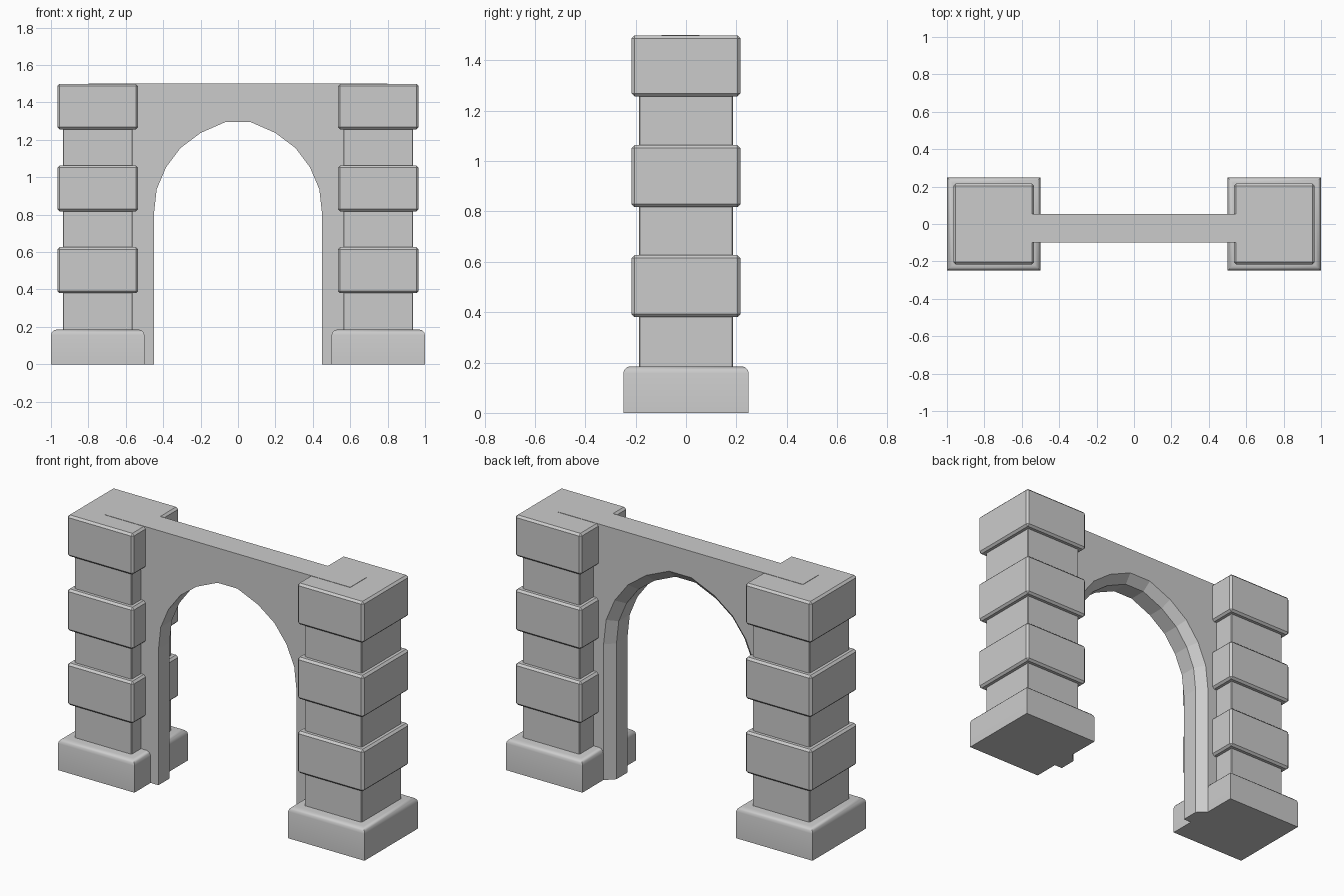
import bpy, bmesh

if "Cube" in bpy.data.objects:
    bpy.data.objects.remove(bpy.data.objects["Cube"])


def finish(name, bm):
    bmesh.ops.recalc_face_normals(bm, faces=bm.faces)
    mesh = bpy.data.meshes.new(name)
    bm.to_mesh(mesh)
    bm.free()
    ob = bpy.data.objects.new(name, mesh)
    bpy.context.collection.objects.link(ob)
    return ob


def block(name, x, half, z0, z1, bevel, segments=1, pick=lambda e: True):
    """Square block centred on (x, 0) with chosen edges bevelled."""
    bm = bmesh.new()
    bmesh.ops.create_cube(bm, size=1)
    for v in bm.verts:
        v.co = (x + v.co.x * 2 * half, v.co.y * 2 * half, z1 if v.co.z > 0 else z0)
    edges = [e for e in bm.edges if pick(e)]
    bmesh.ops.bevel(bm, geom=edges, offset=bevel, segments=segments,
                    profile=0.5, affect='EDGES')
    ob = finish(name, bm)
    if segments > 1:
        bpy.ops.object.select_all(action='DESELECT')
        ob.select_set(True)
        bpy.context.view_layer.objects.active = ob
        bpy.ops.object.shade_smooth_by_angle(angle=0.6)
    return ob


def is_vertical(e):
    return abs(e.verts[0].co.z - e.verts[1].co.z) > 0.01


def is_top(e):
    return min(v.co.z for v in e.verts) > 0.1


# Pillars: plinth, shaft and three protruding rustic blocks on each side
for side, x in (("left", -0.75), ("right", 0.75)):
    block(side + "_plinth", x, 0.249, 0, 0.185, 0.028, 3, is_top)
    block(side + "_shaft", x, 0.186, 0.15, 1.45, 0.004, 1, is_vertical)
    for i, (z0, z1) in enumerate(((0.38, 0.627), (0.817, 1.063), (1.256, 1.499))):
        block(f"{side}_stone_{i + 1}", x, 0.216, z0, z1, 0.012)

# Arch wall: faceted opening, chamfered on the back edge
half_arc = [(0.45, 0), (0.45, 0.8), (0.435, 0.935), (0.385, 1.053),
            (0.307, 1.157), (0.2, 1.237), (0.065, 1.296)]
opening = [(-x, z) for x, z in half_arc] + half_arc[::-1]
flared = [(x * 1.11, z if z <= 0.8 else 0.8 + (z - 0.8) * 1.1) for x, z in opening]
outer = [(0.8, 0), (0.8, 1.501), (-0.8, 1.501), (-0.8, 0)]

bm = bmesh.new()


def ring(points, y):
    return [bm.verts.new((x, y, z)) for x, z in points]


front_in, mid_in, back_in = ring(opening, -0.098), ring(opening, 0.005), ring(flared, 0.054)
front_out, back_out = ring(outer, -0.098), ring(outer, 0.054)
bm.faces.new(front_in + front_out)
bm.faces.new(back_in + back_out)
for a, b in ((front_in, mid_in), (mid_in, back_in), (front_out, back_out)):
    for i in range(len(a) - 1):
        bm.faces.new((a[i], a[i + 1], b[i + 1], b[i]))
# Feet of the wall
bm.faces.new((front_in[0], mid_in[0], back_in[0], back_out[-1], front_out[-1]))
bm.faces.new((front_in[-1], mid_in[-1], back_in[-1], back_out[0], front_out[0]))
finish("arch_wall", bm)
